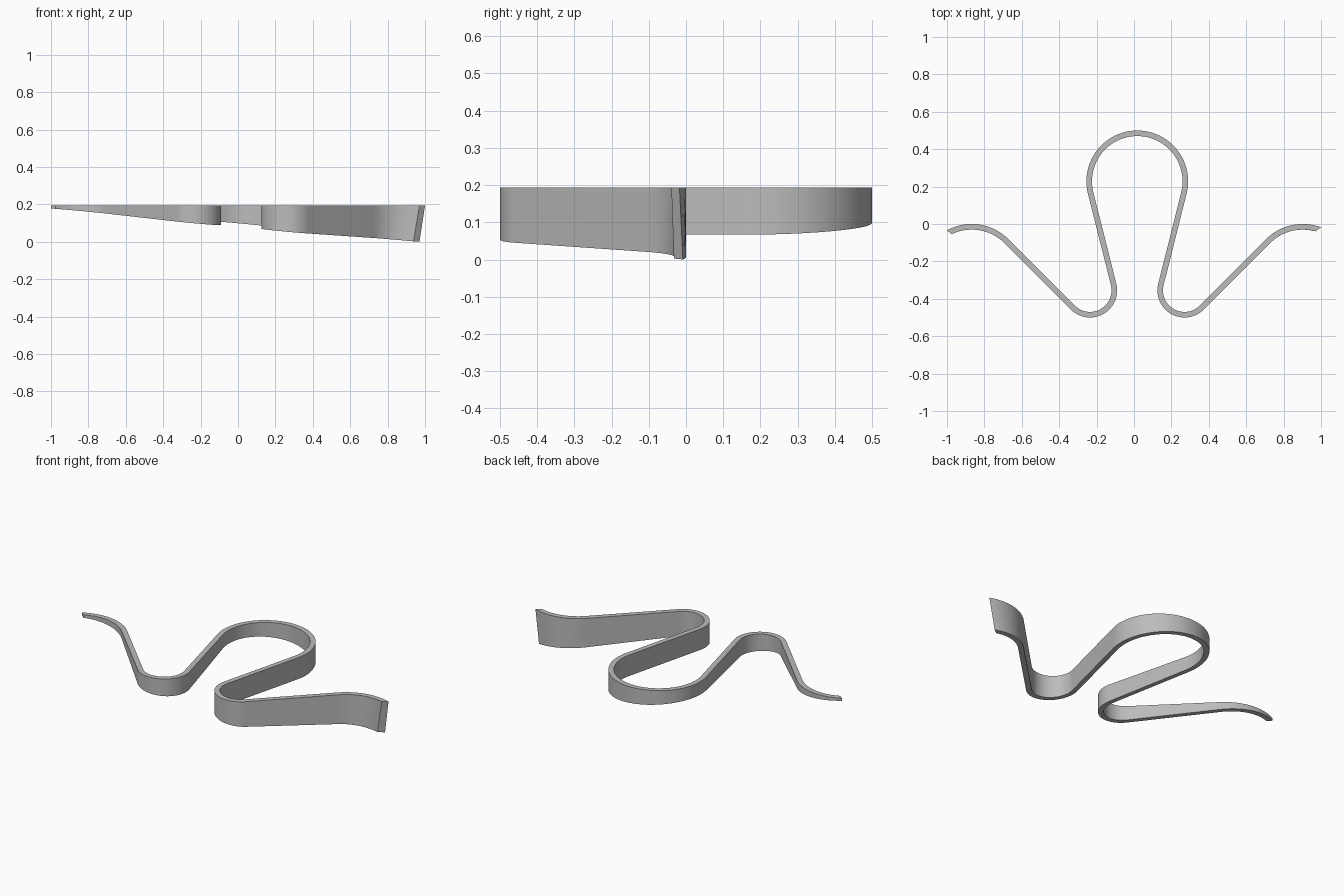
import bpy, bmesh
from math import sin, cos, radians, degrees, atan2, asin, hypot

if "Cube" in bpy.data.objects:
    bpy.data.objects.remove(bpy.data.objects["Cube"])

HALF = 0.015           # half the strip thickness
TOP = 0.194            # flat upper edge
AXIS = 0.0175          # x of the bend symmetry axis

# Bend centres (left half, relative to the axis) and centreline radii
LOOP, LOOP_R = (0.0, 0.228), 0.257
LOBE, LOBE_R = (-0.2525, -0.355), 0.130
ARM, ARM_R = (-0.885, -0.278), 0.263


def arc(centre, radius, start, end, side, steps):
    """Samples an arc offset; side is +1 when the outer face is away from the centre."""
    pts = []
    for i in range(steps + 1):
        a0, a1 = [s + (e - s) * i / steps for s, e in zip(start, end)]
        row = []
        for a, r in ((a0, radius + side * HALF), (a1, radius - side * HALF)):
            a = radians(a)
            row.append((centre[0] + r * cos(a), centre[1] + r * sin(a)))
        pts.append(row)
    return pts


def lower_edge(x, y):
    return max(0.0, 0.089 - 0.0912 * x + 0.022 * y)


# Angle of the straight leg that crosses between lobe and loop
dx, dy = LOOP[0] - LOBE[0], LOOP[1] - LOBE[1]
leg = degrees(atan2(dy, dx) + asin((LOOP_R + LOBE_R) / hypot(dx, dy))) - 90


def half(end_outer, end_inner):
    """Free end -> arm bend -> lobe -> top of the loop."""
    rows = arc(ARM, ARM_R, (90 + end_outer, 90 + end_inner), (45, 45), 1, 16)
    rows += arc(LOBE, LOBE_R, (225, 225), (360 + leg, 360 + leg), -1, 24)
    rows += arc(LOOP, LOOP_R, (180 + leg, 180 + leg), (90, 90), 1, 24)
    return rows


def mirrored(rows):
    return [[(-x, y) for x, y in row] for row in reversed(rows)]


# Upper and lower outlines differ only at the slanted right end
left = half(28.5, 25.7)
upper = left + mirrored(half(20.5, 15.8))[1:]
lower = left + mirrored(half(14.1, 8.2))[1:]

bm = bmesh.new()
rings = []
for up, low in zip(upper, lower):
    (ox, oy), (ix, iy) = up
    (px, py), (qx, qy) = low
    corners = [(ox, oy, TOP), (ix, iy, TOP),
               (qx, qy, lower_edge(qx + AXIS, qy)),
               (px, py, lower_edge(px + AXIS, py))]
    rings.append([bm.verts.new((x + AXIS, y, z)) for x, y, z in corners])
for a, b in zip(rings, rings[1:]):
    for k in range(4):
        n = (k + 1) % 4
        bm.faces.new((a[k], a[n], b[n], b[k]))
bm.faces.new(rings[0])
bm.faces.new(rings[-1])
bmesh.ops.recalc_face_normals(bm, faces=bm.faces)

mesh = bpy.data.meshes.new("wavy_strip")
bm.to_mesh(mesh)
bm.free()
strip = bpy.data.objects.new("wavy_strip", mesh)
bpy.context.collection.objects.link(strip)

# Plain grey finish
grey = bpy.data.materials.new("plain grey")
grey.diffuse_color = (0.5, 0.5, 0.5, 1)
grey.use_nodes = True
grey.node_tree.nodes["Principled BSDF"].inputs["Base Color"].default_value = grey.diffuse_color
mesh.materials.append(grey)

bpy.context.view_layer.objects.active = strip
strip.select_set(True)
bpy.ops.object.shade_smooth_by_angle(angle=radians(30))
